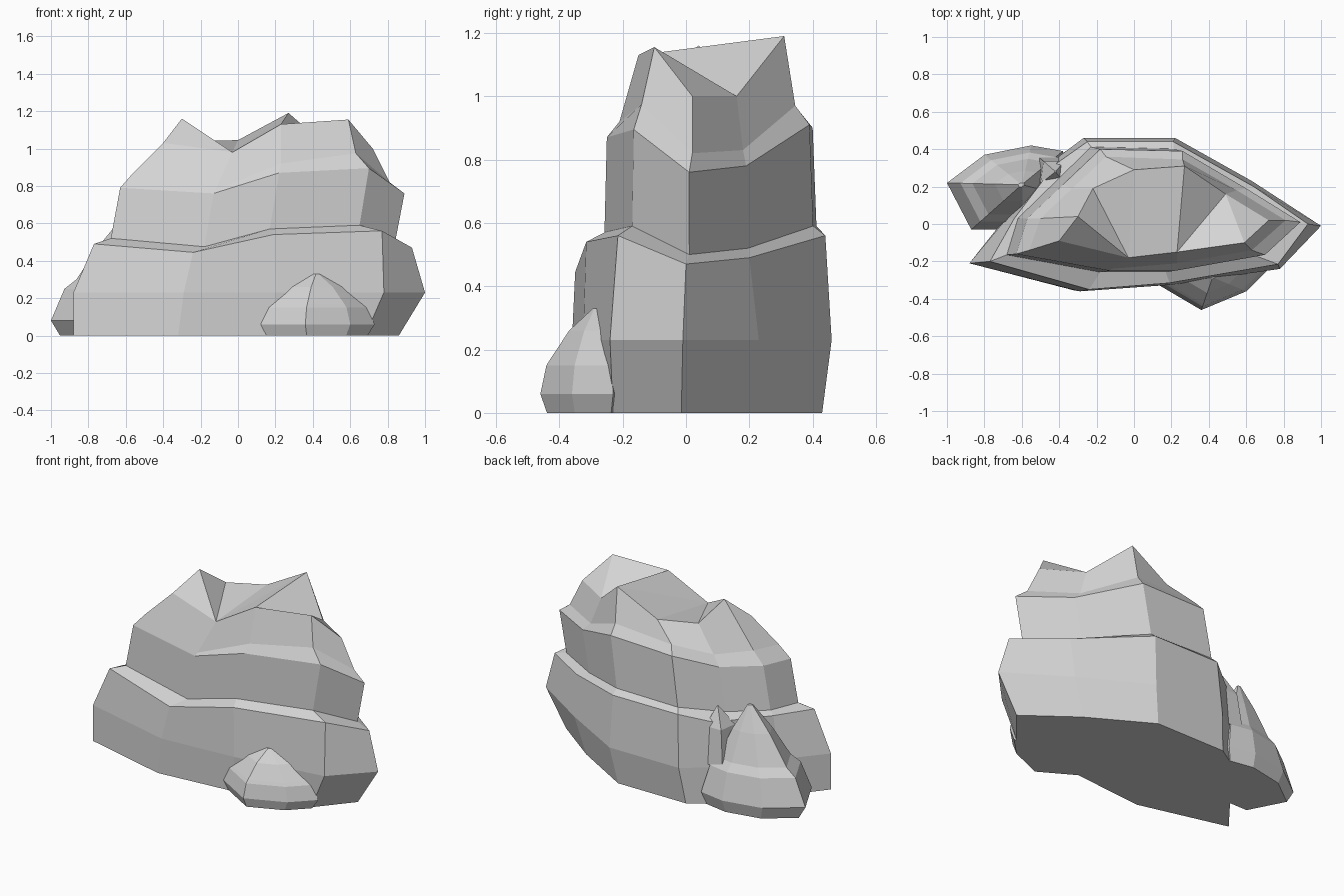
import bpy
import bmesh
from mathutils import Vector

cube = bpy.data.objects.get("Cube")
if cube:
    bpy.data.objects.remove(cube, do_unlink=True)

# One plain stone colour for everything
stone = bpy.data.materials.new("stone_grey")
stone.use_nodes = True
colour = (0.66, 0.66, 0.66, 1)
stone.diffuse_color = colour
stone.node_tree.nodes["Principled BSDF"].inputs["Base Color"].default_value = colour


def lift(outline, height):
    """Raise a flat outline to a height."""
    return [Vector((x, y, height)) for x, y in outline]


def build_rock(name, rings, cap_faces):
    """Loft the rings bottom to top, then close both ends."""
    bm = bmesh.new()
    loops = [[bm.verts.new(p) for p in ring] for ring in rings]
    bm.faces.new(list(reversed(loops[0])))
    for low, high in zip(loops, loops[1:]):
        for i in range(len(low)):
            j = (i + 1) % len(low)
            bm.faces.new((low[i], low[j], high[j], high[i]))
    for face in cap_faces:
        bm.faces.new([loops[-1][i] for i in face])
    bmesh.ops.recalc_face_normals(bm, faces=bm.faces)
    mesh = bpy.data.meshes.new(name)
    bm.to_mesh(mesh)
    bm.free()
    mesh.materials.append(stone)
    obj = bpy.data.objects.new(name, mesh)
    bpy.context.collection.objects.link(obj)
    return obj


def build_boulder(name, outline, peak, levels):
    """Small rock: one outline shrunk towards the peak at each level."""
    peak = Vector(peak)
    rings = []
    for height, size in levels:
        centre = Vector((peak.x, peak.y, height))
        rings.append([centre.lerp(p, size) for p in lift(outline, height)])
    rings.append([peak + (Vector((x, y, peak.z)) - peak) * 0.05 for x, y in outline])
    return build_rock(name, rings, [range(len(outline))])


# Main rock: ten columns, counted from the front left corner round by the front
base = lift([(-.88, -.21), (-.32, -.355), (.18, -.31), (.68, -.23), (.86, -.015),
             (.56, .21), (.18, .43), (-.3, .43), (-.46, .33), (-.69, .03)], 0)
belly = lift([(-.88, -.21), (-.29, -.36), (.2, -.325), (.78, -.24), (1, -.01),
              (.63, .23), (.22, .46), (-.27, .46), (-.43, .34), (-.68, .03)], .23)
ledge = [Vector(p) for p in (
    (-.77, -.2, .49), (-.24, -.35, .445), (.19, -.315, .54), (.77, -.215, .56),
    (.93, 0, .47), (.64, .2, .49), (.21, .44, .56), (-.25, .44, .56),
    (-.42, .32, .51), (-.64, .03, .5))]
shoulder = [Vector(p) for p in (
    (-.63, -.16, .79), (-.13, -.25, .76), (.22, -.25, .87), (.7, -.165, .895),
    (.89, .01, .76), (.6, .19, .78), (.26, .39, .91), (-.18, .4, .9),
    (-.38, .21, .81), (-.57, .03, .8))]
collar = [Vector(p) for p in (
    (-.56, -.14, .87), (-.12, -.24, .78), (.23, -.21, .92), (.63, -.14, .975),
    (.81, .02, .82), (.55, .18, .83), (.26, .345, .97), (-.15, .36, .95),
    (-.33, .19, .87), (-.5, .03, .88))]
crown = [Vector(p) for p in (
    (-.4, -.09, 1.03), (-.03, -.18, .98), (.23, -.15, 1.13), (.59, -.1, 1.155),
    (.72, .02, 1), (.49, .16, 1), (.27, .31, 1.19), (0, .29, 1.045),
    (-.22, .19, 1.04), (-.3, .04, 1.16))]

# Foot of the upper stratum, set back on the ledge
upper_foot = [Vector((s.x - .05, s.y * 1.03, e.z + .03)) for s, e in zip(shoulder, ledge)]

# Crown facets: left peak, sunken middle plate, right peak
crown_faces = [(0, 1, 9), (9, 1, 8), (1, 7, 8), (1, 6, 7), (1, 2, 6),
               (2, 5, 6), (2, 3, 5), (3, 4, 5)]
build_rock("main_rock", [base, belly, ledge, upper_foot, shoulder, collar, crown], crown_faces)

# Low boulder leaning against the front
build_boulder(
    "front_boulder",
    [(.105, -.31), (.36, -.46), (.6, -.36), (.73, -.23), (.45, -.15), (.16, -.2)],
    (.42, -.285, .33),
    [(0, .88), (.06, 1), (.15, .89), (.17, .82), (.26, .48)])

# Taller boulder behind the left end, with a thin ledge
build_boulder(
    "back_boulder",
    [(-.87, -.03), (-.6, -.03), (-.36, .15), (-.38, .39), (-.55, .42), (-.8, .37), (-1, .22)],
    (-.6, .21, .63),
    [(0, .88), (.08, 1), (.25, .82), (.3, .66), (.48, .36)])

# Chip of stone between the back boulder and the main rock
build_boulder(
    "back_chip",
    [(-.52, .2), (-.36, .2), (-.36, .35), (-.5, .35)],
    (-.42, .28, .6),
    [(.25, 1.1), (.48, .8)])
